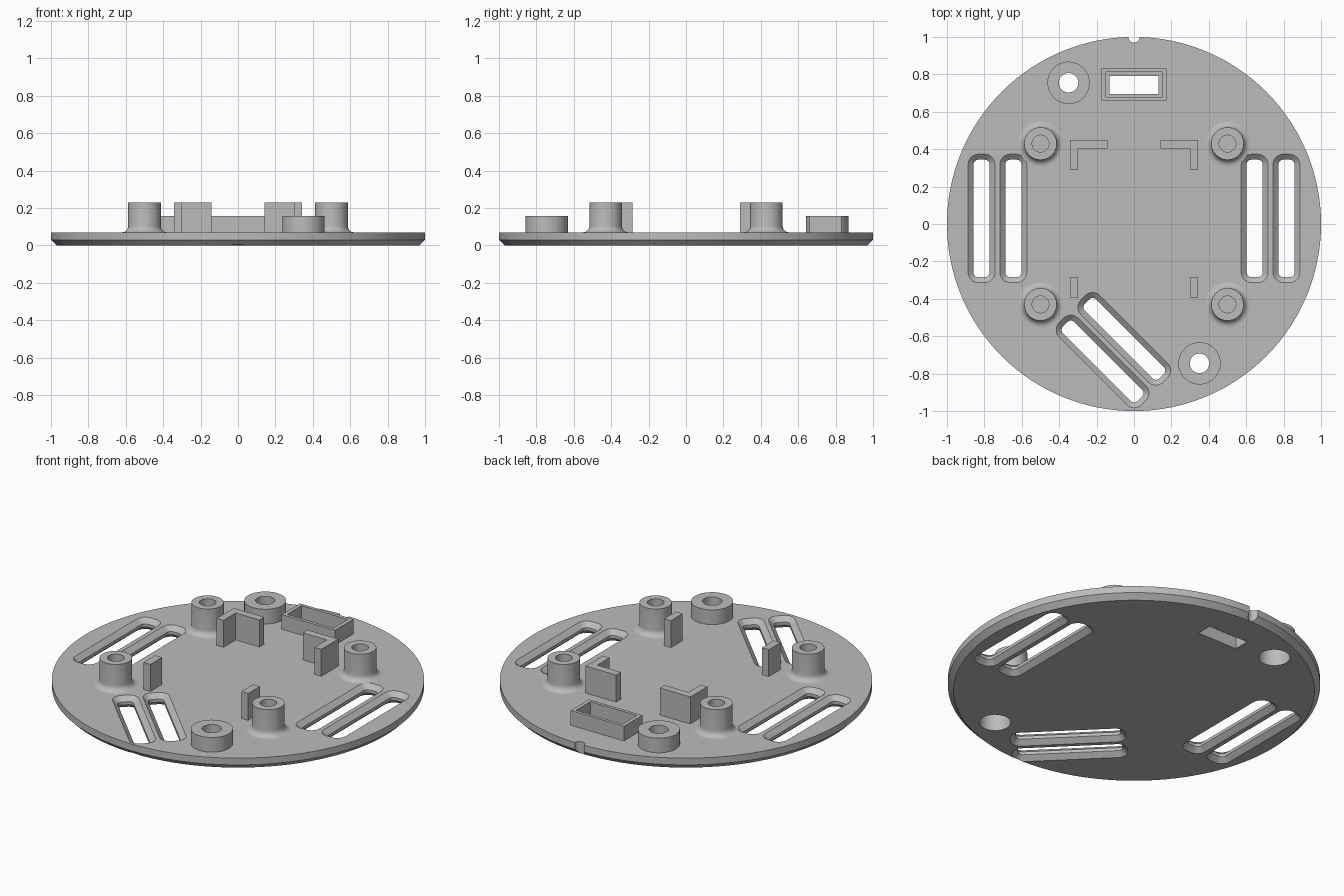
import bpy
import bmesh
from math import cos, sin, pi, radians
from mathutils import Matrix

cube = bpy.data.objects.get("Cube")
if cube:
    bpy.data.objects.remove(cube, do_unlink=True)

grey = bpy.data.materials.new("plain grey")
grey.use_nodes = True
colour = (0.5, 0.5, 0.5, 1)
grey.diffuse_color = colour
grey.node_tree.nodes["Principled BSDF"].inputs["Base Color"].default_value = colour

TOP = 0.07    # upper face of the plate
LOW = 0.157   # height of bosses and frame
HIGH = 0.23   # height of standoffs and brackets


def outline(hx, hy, r, segs):
    """Rounded rectangle; a circle when hx = hy = r, plain when segs = 0."""
    pts = []
    for i, (sx, sy) in enumerate([(1, 1), (-1, 1), (-1, -1), (1, -1)]):
        for k in range(segs + 1):
            a = (i + (k / segs if segs else 0)) * pi / 2
            p = (sx * (hx - r) + r * cos(a), sy * (hy - r) + r * sin(a))
            if not pts or abs(p[0] - pts[-1][0]) + abs(p[1] - pts[-1][1]) > 1e-5:
                pts.append(p)
    if abs(pts[0][0] - pts[-1][0]) + abs(pts[0][1] - pts[-1][1]) < 1e-5:
        pts.pop()
    return pts


def loft(bm, rings, matrix, cyclic=False):
    """Skin a stack of (outline, z) rings; cyclic makes a hollow ring solid."""
    loops = [[bm.verts.new(matrix @ Matrix.Translation((x, y, z)).translation)
              for x, y in pts] for pts, z in rings]
    pairs = list(zip(loops, loops[1:]))
    if cyclic:
        pairs.append((loops[-1], loops[0]))
    else:
        bm.faces.new(loops[0])
        bm.faces.new(loops[-1])
    for a, b in pairs:
        for i in range(len(a)):
            j = (i + 1) % len(a)
            bm.faces.new((a[i], a[j], b[j], b[i]))


def finish(name, bm):
    bmesh.ops.recalc_face_normals(bm, faces=bm.faces)
    mesh = bpy.data.meshes.new(name)
    bm.to_mesh(mesh)
    bm.free()
    mesh.materials.append(grey)
    obj = bpy.data.objects.new(name, mesh)
    bpy.context.collection.objects.link(obj)
    return obj


def circles(profile, segs=12):
    return [(outline(r, r, r, segs), z) for r, z in profile]


def at(x, y, turn=0):
    return Matrix.Translation((x, y, 0)) @ Matrix.Rotation(radians(turn), 4, "Z")


def solid(name, rings, matrix, cyclic=False):
    bm = bmesh.new()
    loft(bm, rings, matrix, cyclic)
    return finish(name, bm)


def prism(name, pts, z0, z1):
    return solid(name, [(pts, z0), (pts, z1)], Matrix())


# Round base plate with a chamfered lower rim
parts = []
plate = solid("base_plate", circles([(0.97, 0), (1, 0.03), (1, TOP)], 32), Matrix())
parts.append(plate)

# Cutters: slots flared on both faces, screw holes, window and rim notch
cut = bmesh.new()
BOSSES = [(-0.35, 0.755), (0.35, -0.745)]
slots = [(s * x, 0.03, 0, 0.343) for s in (-1, 1) for x in (0.645, 0.815)]
slots += [(-0.052, -0.614, 45, 0.311), (-0.168, -0.735, 45, 0.311)]
for x, y, turn, half in slots:
    wide = outline(0.072, half, 0.055, 6)
    slim = outline(0.043, half - 0.029, 0.026, 6)
    loft(cut, [(wide, -0.03), (wide, 0), (slim, 0.026), (slim, 0.044),
               (wide, TOP), (wide, 0.1)], at(x, y, turn))
for x, y in BOSSES:
    loft(cut, circles([(0.085, -0.03), (0.085, 0.1)]), at(x, y))
window = outline(0.13, 0.047, 0, 0)
loft(cut, [(window, -0.03), (window, 0.1)], at(0, 0.743))
loft(cut, circles([(0.03, -0.03), (0.03, 0.1)], 6), at(0, 1))
cutter = finish("plate_cutter", cut)
cutter.hide_render = True
mod = plate.modifiers.new("openings", "BOOLEAN")
mod.operation = "DIFFERENCE"
mod.solver = "EXACT"
mod.object = cutter
bpy.context.view_layer.objects.active = plate
bpy.ops.object.modifier_apply(modifier=mod.name)
bpy.data.objects.remove(cutter, do_unlink=True)

# Four standoffs with filleted feet and blind holes
FILLET = 0.034
foot = [(0.087 + FILLET * (1 - sin(a)), TOP + FILLET * (1 - cos(a)))
        for a in [k * pi / 12 for k in range(7)]]
post = foot + [(0.087, HIGH), (0.045, HIGH), (0.045, 0.1)]
for x in (-0.5, 0.5):
    for y in (-0.43, 0.43):
        side = ("back" if y > 0 else "front") + ("_left" if x > 0 else "_right")
        parts.append(solid("standoff_" + side, circles(post), at(x, y)))

# Two low screw bosses, counterbored from below
boss = [(0.113, TOP), (0.113, LOW), (0.052, LOW), (0.052, 0.1), (0.085, 0.1), (0.085, TOP)]
for name, (x, y) in zip(("back", "front"), BOSSES):
    parts.append(solid("screw_boss_" + name, circles(boss), at(x, y), True))

# Rectangular connector frame around the window
frame = [(0.175, 0.086, TOP), (0.175, 0.086, LOW), (0.152, 0.067, LOW), (0.152, 0.067, TOP)]
parts.append(solid("connector_frame", [(outline(hx, hy, 0, 0), z) for hx, hy, z in frame],
                   at(0, 0.745), True))

# Corner brackets at the back and straight stops at the front
bracket = [(0.343, 0.29), (0.343, 0.45), (0.143, 0.45), (0.143, 0.405),
           (0.299, 0.405), (0.299, 0.29)]
stop = [(0.343, -0.395), (0.343, -0.285), (0.299, -0.285), (0.299, -0.395)]
for s, side in ((1, "left"), (-1, "right")):
    parts.append(prism("corner_bracket_" + side, [(s * x, y) for x, y in bracket], TOP, HIGH))
    parts.append(prism("edge_stop_" + side, [(s * x, y) for x, y in stop], TOP, HIGH))

# Smooth the round walls, keep the edges sharp
bpy.ops.object.select_all(action="DESELECT")
for part in parts:
    part.select_set(True)
bpy.context.view_layer.objects.active = plate
bpy.ops.object.shade_smooth_by_angle(angle=radians(30))
